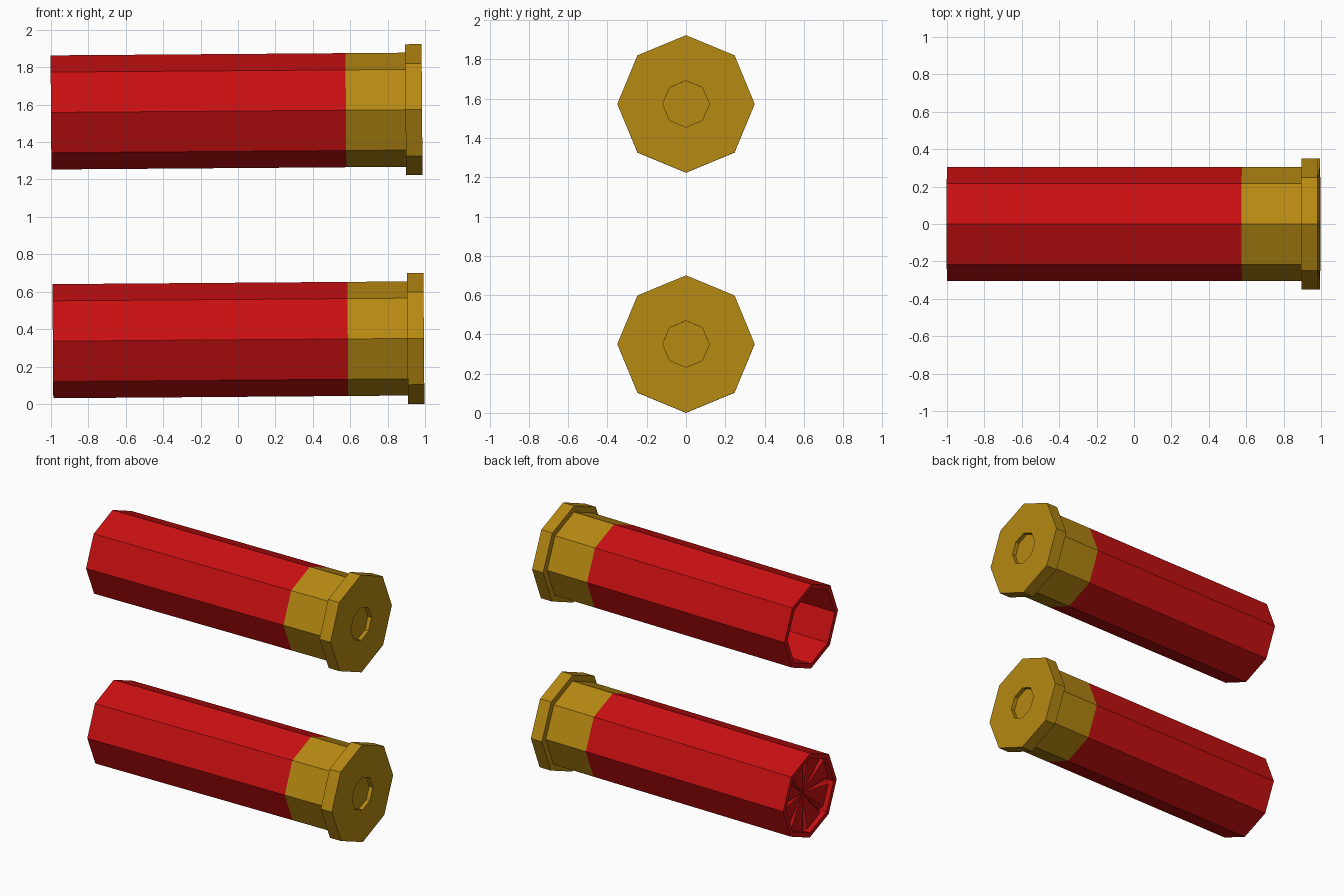
import bpy, bmesh, math

if "Cube" in bpy.data.objects:
    bpy.data.objects.remove(bpy.data.objects["Cube"])

SIDES = 8
TILT = -0.0076


def material(name, rgb):
    m = bpy.data.materials.new(name)
    m.diffuse_color = (*rgb, 1)
    m.use_nodes = True
    m.node_tree.nodes["Principled BSDF"].inputs["Base Color"].default_value = m.diffuse_color
    return m


RED = material("red plastic", (0.58, 0.005, 0.006))
BRASS = material("brass", (0.47, 0.25, 0.006))


def ring(bm, x, r):
    """Octagon around the x axis with a corner pointing straight up."""
    return [bm.verts.new((x, r * math.sin(k * math.tau / SIDES),
                          r * math.cos(k * math.tau / SIDES))) for k in range(SIDES)]


def lathe(bm, profile, mats):
    """Skin octagon rings along a profile of (x, radius); returns the rings."""
    rings = [ring(bm, x, r) for x, r in profile]
    for a, b, m in zip(rings, rings[1:], mats):
        for k in range(SIDES):
            j = (k + 1) % SIDES
            bm.faces.new((a[k], a[j], b[j], b[k])).material_index = m
    return rings


def finish(bm, name, loc):
    me = bpy.data.meshes.new(name)
    bmesh.ops.recalc_face_normals(bm, faces=bm.faces)
    bm.to_mesh(me)
    bm.free()
    me.materials.append(RED)
    me.materials.append(BRASS)
    ob = bpy.data.objects.new(name, me)
    ob.location = loc
    ob.rotation_euler = (0, TILT, 0)
    bpy.context.collection.objects.link(ob)
    return ob


def shell(name, loc, cavity_end, floor_mat):
    # cavity floor, inner wall, mouth lip, tube, brass cup, rim, primer recess
    profile = [(cavity_end, 0.27), (-0.99, 0.27), (-0.99, 0.305), (0.587, 0.305),
               (0.906, 0.305), (0.906, 0.35), (0.994, 0.35), (0.994, 0.118),
               (0.965, 0.118)]
    bm = bmesh.new()
    rings = lathe(bm, profile, [0, 0, 0, 1, 1, 1, 1, 1])
    bm.faces.new(rings[0]).material_index = floor_mat
    bm.faces.new(rings[-1]).material_index = 1
    return finish(bm, name, loc)


def crimp(name, loc, x, r):
    # folded star closure: a fan with a narrow V groove towards every corner
    bm = bmesh.new()
    centre = bm.verts.new((x + 0.03, 0, 0))
    pts = []
    half = math.pi / SIDES
    for k in range(SIDES):
        for off, dx in ((-0.1, 0), (0, 0.03), (0.1, 0)):
            a = k * 2 * half + off
            rr = r * math.cos(half) / math.cos(half - abs(off))
            pts.append(bm.verts.new((x + dx, rr * math.sin(a), rr * math.cos(a))))
    for i, p in enumerate(pts):
        bm.faces.new((centre, p, pts[(i + 1) % len(pts)]))
    ob = finish(bm, name, loc)
    # single-sided sheet: make it face the mouth
    if sum(p.normal.x for p in ob.data.polygons) > 0:
        ob.data.flip_normals()


lower, upper = (0, 0, 0.343), (-0.01, 0, 1.566)
shell("loaded_shell", lower, -0.90, 0)
crimp("star_crimp", lower, -0.955, 0.27)
shell("spent_shell", upper, 0.587, 0)
